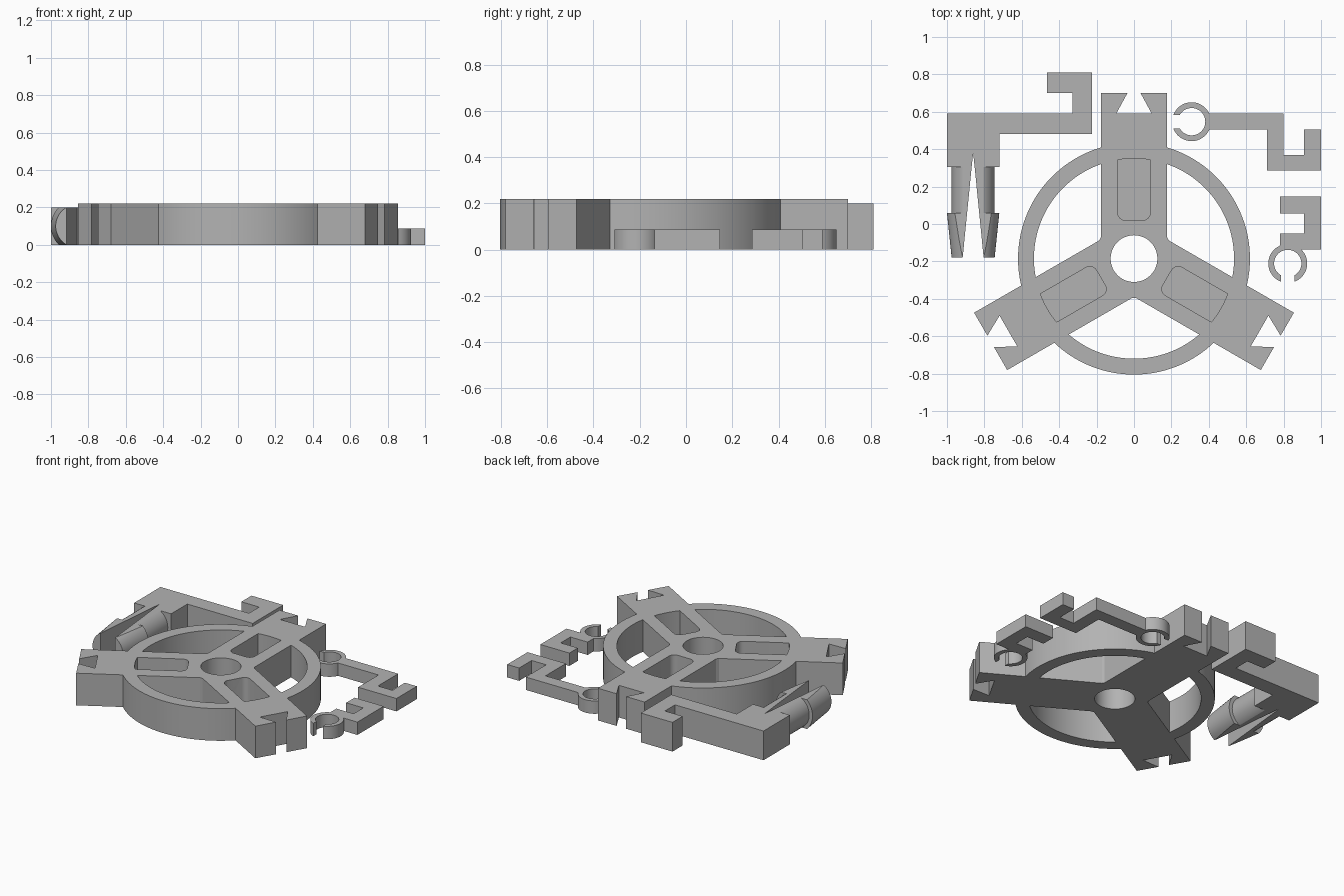
import bpy, bmesh
from math import sin, cos, asin, pi, radians
from mathutils import Matrix, Vector

cube = bpy.data.objects.get("Cube")
if cube:
    bpy.data.objects.remove(cube, do_unlink=True)

gray = bpy.data.materials.new("plain gray")
gray.use_nodes = True
gray.diffuse_color = (0.45, 0.45, 0.45, 1)
gray.node_tree.nodes["Principled BSDF"].inputs["Base Color"].default_value = (0.45, 0.45, 0.45, 1)

HUB = Vector((0, -0.185))
BODY_H, HOOK_H, CLIP_H = 0.22, 0.2, 0.088
ARM, RIM, BORE = 0.177, 0.62, 0.535      # arm half width, rim radii
THIRD = 2 * pi / 3


def make_object(name, bm):
    bmesh.ops.recalc_face_normals(bm, faces=bm.faces)
    mesh = bpy.data.meshes.new(name)
    bm.to_mesh(mesh)
    bm.free()
    mesh.materials.append(gray)
    obj = bpy.data.objects.new(name, mesh)
    bpy.context.collection.objects.link(obj)
    return obj


def prism(name, outlines, z0, z1):
    """Extrude one or more closed 2D outlines from z0 to z1."""
    bm = bmesh.new()
    for pts in outlines:
        face = bm.faces.new([bm.verts.new((p[0], p[1], z0)) for p in pts])
        top = bmesh.ops.extrude_face_region(bm, geom=[face])["geom"]
        verts = [v for v in top if isinstance(v, bmesh.types.BMVert)]
        bmesh.ops.translate(bm, verts=verts, vec=(0, 0, z1 - z0))
    return make_object(name, bm)


def arc(radius, a0, a1, steps, cx=0, cy=0):
    """Arc points; angles run clockwise from +y."""
    angles = [a0 + (a1 - a0) * i / steps for i in range(steps + 1)]
    return [(cx + radius * sin(a), cy + radius * cos(a)) for a in angles]


def around_hub(pts, k):
    turn = Matrix.Rotation(-k * THIRD, 2)
    return [turn @ Vector(p) + HUB for p in pts]


def activate(obj):
    bpy.ops.object.select_all(action='DESELECT')
    obj.select_set(True)
    bpy.context.view_layer.objects.active = obj


def combine(obj, tool, operation):
    mod = obj.modifiers.new("cut", 'BOOLEAN')
    mod.operation, mod.object, mod.solver = operation, tool, 'EXACT'
    activate(obj)
    bpy.ops.object.modifier_apply(modifier=mod.name)
    bpy.data.objects.remove(tool, do_unlink=True)


def smooth(obj):
    activate(obj)
    bpy.ops.object.shade_smooth_by_angle(angle=radians(25))


# Three-armed wheel: dovetailed arm ends joined by rim arcs
end = 0.885
a = asin(ARM / RIM)
arm_and_rim = [(-ARM, end), (-0.035, end), (-0.095, end - 0.11), (0.095, end - 0.11),
               (0.035, end), (ARM, end)] + arc(RIM, a, THIRD - a, 40)
outline = [p for k in range(3) for p in around_hub(arm_and_rim, k)]
wheel = prism("three_arm_wheel", [outline], 0, BODY_H)

# Windows between arms and the hub bore go right through
a = asin(ARM / BORE)
b = asin(ARM / 0.21)
window = arc(BORE, a, THIRD - a, 40) + arc(0.21, THIRD - b, b, 3)
holes = [around_hub(window, k) for k in range(3)]
holes.append(around_hub(arc(0.125, 0, 2 * pi, 48)[:-1], 0))
combine(wheel, prism("through_cutter", holes, -0.1, 0.4), 'DIFFERENCE')

# Blind pockets in the arms
w, r, y0 = 0.087, 0.04, 0.205
a = asin(w / BORE)
pocket = (arc(BORE, -a, a, 8) + arc(r, pi / 2, pi, 6, w - r, y0 + r)
          + arc(r, pi, 1.5 * pi, 6, r - w, y0 + r))
combine(wheel, prism("pocket_cutter", [around_hub(pocket, k) for k in range(3)], 0.04, 0.4), 'DIFFERENCE')
smooth(wheel)

# Large hook bracket with a slit where the prongs start
PX = -0.86
prism("large_hook", [[(-1, 0.59), (-0.33, 0.59), (-0.33, 0.70), (-0.465, 0.70), (-0.465, 0.81),
                      (-0.225, 0.81), (-0.225, 0.48), (-0.72, 0.48), (-0.72, 0.305), (PX + 0.008, 0.305),
                      (PX, 0.38), (PX - 0.008, 0.305), (-1, 0.305)]], 0, HOOK_H)

# Split snap-fit prongs: turned shaft and barb, trimmed flat and split by a V
bm = bmesh.new()
rings = []
for y, rad in [(0.305, 0.115), (0.06, 0.115), (0.06, 0.14), (-0.18, 0.115)]:
    rings.append([bm.verts.new((PX + x, y, HOOK_H / 2 + z)) for x, z in arc(rad, 0, 2 * pi, 48)[:-1]])
for lower, upper in zip(rings, rings[1:]):
    for i in range(48):
        j = (i + 1) % 48
        bm.faces.new((lower[i], lower[j], upper[j], upper[i]))
bm.faces.new(rings[0])
bm.faces.new(rings[-1])
prongs = make_object("snap_prongs", bm)
halves = [[(PX + s * x, y) for x, y in [(0.2, 0.35), (0.0035, 0.35), (0.058, -0.2), (0.2, -0.2)]]
          for s in (-1, 1)]
combine(prongs, prism("prong_trim", halves, 0, HOOK_H), 'INTERSECT')
smooth(prongs)


def c_clip(name, cx, cy, opening, outer=0.104, inner=0.073, slot=0.036):
    """Open ring whose slot faces the given clockwise angle."""
    a, b = asin(slot / outer), asin(slot / inner)
    pts = arc(outer, opening + a, opening + 2 * pi - a, 40, cx, cy)
    pts += arc(inner, opening + 2 * pi - b, opening + b, 40, cx, cy)
    smooth(prism(name, [pts], 0, CLIP_H))


# Long clip arm
prism("long_clip_arm", [[(0.395, 0.59), (0.80, 0.59), (0.80, 0.37), (0.91, 0.37), (0.91, 0.505), (1, 0.505),
                         (1, 0.285), (0.71, 0.285), (0.71, 0.505), (0.395, 0.505)]], 0, CLIP_H)
c_clip("long_clip_ring", 0.308, 0.547, 1.5 * pi)

# Short clip arm
prism("short_clip_arm", [[(0.78, 0.147), (1, 0.147), (1, -0.137), (0.78, -0.137), (0.78, -0.05),
                          (0.91, -0.05), (0.91, 0.055), (0.78, 0.055)]], 0, CLIP_H)
c_clip("short_clip_ring", 0.822, -0.211, pi)
